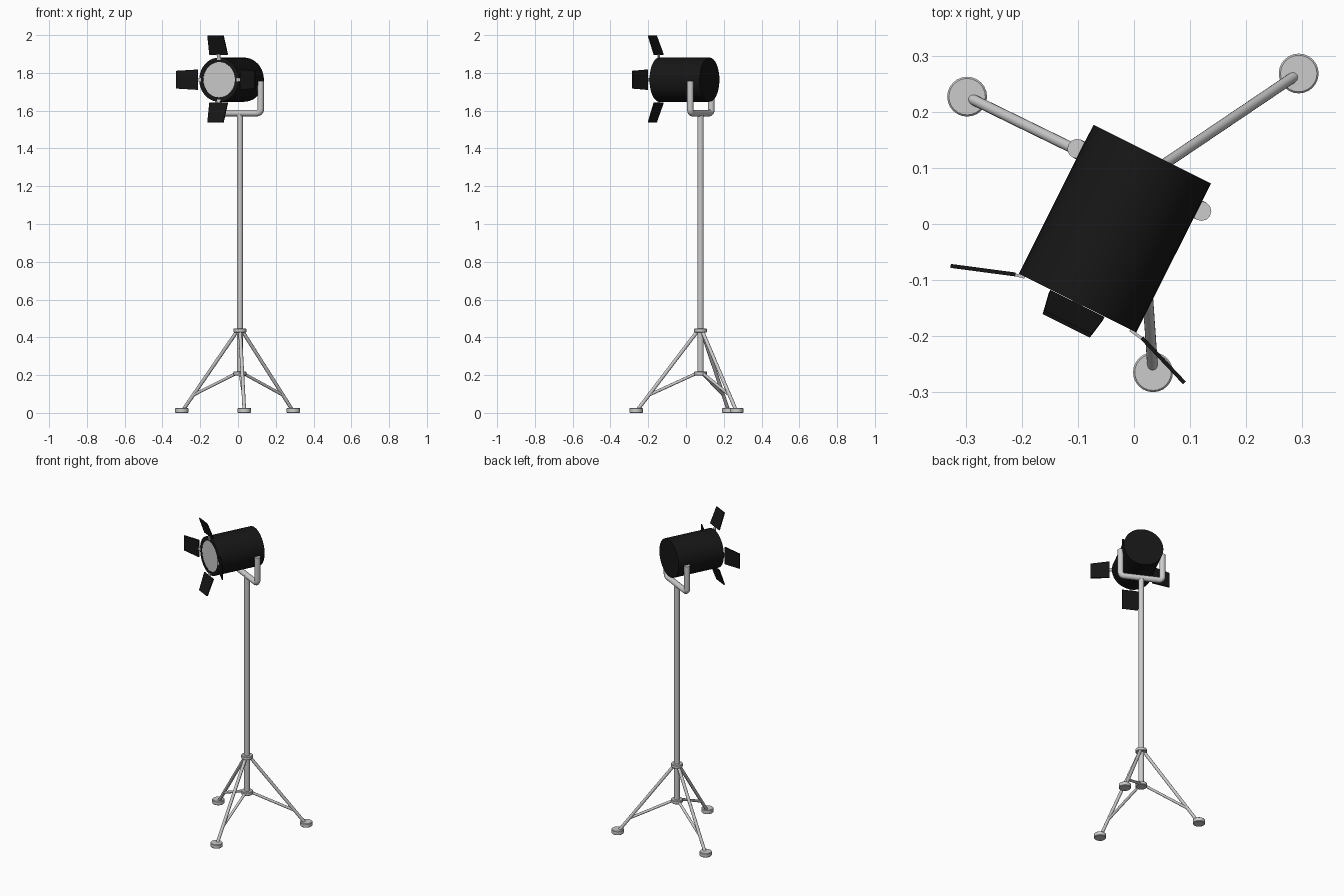
import bpy, bmesh, math
from mathutils import Matrix, Vector

if "Cube" in bpy.data.objects:
    bpy.data.objects.remove(bpy.data.objects["Cube"])

black = bpy.data.materials.new("black_metal")
black.diffuse_color = (0.008, 0.008, 0.008, 1)
black.use_nodes = True
black.node_tree.nodes["Principled BSDF"].inputs["Base Color"].default_value = black.diffuse_color

POLE = Vector((0.01, 0.077, 0))
# Lamp frame: origin at the centre of the lamp front, local -y is the beam
HEAD = Matrix.Translation((-0.1005, -0.141, 1.764)) @ Matrix.Rotation(math.radians(-26.6), 4, 'Z')


def finish(name, bm, mat=None, smooth=True):
    bmesh.ops.recalc_face_normals(bm, faces=bm.faces)
    me = bpy.data.meshes.new(name)
    bm.to_mesh(me)
    bm.free()
    ob = bpy.data.objects.new(name, me)
    bpy.context.collection.objects.link(ob)
    if mat:
        me.materials.append(mat)
    if smooth:
        bpy.ops.object.select_all(action='DESELECT')
        ob.select_set(True)
        bpy.context.view_layer.objects.active = ob
        bpy.ops.object.shade_smooth_by_angle(angle=math.radians(35))
    return ob


def lathe(name, profile, matrix, n=32, mat=None):
    """Closed solid turned around local z from (radius, z) points."""
    bm = bmesh.new()
    rings = []
    for r, z in profile:
        rings.append([bm.verts.new(matrix @ Vector((r * math.cos(a), r * math.sin(a), z)))
                      for a in (2 * math.pi * i / n for i in range(n))])
    for a, b in zip(rings, rings[1:]):
        for i in range(n):
            j = (i + 1) % n
            bm.faces.new((a[i], a[j], b[j], b[i]))
    bm.faces.new(rings[0])
    bm.faces.new(rings[-1])
    return finish(name, bm, mat)


def rod(name, p, q, r, n=16):
    p, q = Vector(p), Vector(q)
    m = Matrix.Translation(p) @ (q - p).to_track_quat('Z', 'Y').to_matrix().to_4x4()
    return lathe(name, [(r, 0), (r, (q - p).length)], m, n)


def disc(name, c, r, z0, z1):
    b = 0.003
    lathe(name, [(r - b, z0), (r, z0 + b), (r, z1 - b), (r - b, z1)],
          Matrix.Translation((c.x, c.y, 0)), 24)


# Pole and collars
rod("pole", POLE + Vector((0, 0, 0.2)), POLE + Vector((0, 0, 1.59)), 0.0165, 20)
disc("upper_collar", POLE, 0.034, 0.426, 0.447)
disc("lower_collar", POLE, 0.034, 0.198, 0.220)

# Tripod legs, braces and feet
for i in range(3):
    a = math.radians(-86 + 120 * i)
    d = Vector((math.cos(a), math.sin(a), 0))
    at = lambda r, z: POLE + d * r + Vector((0, 0, z))
    rod(f"leg_{i + 1}", at(0.012, 0.438), at(0.335, 0.015), 0.0095)
    rod(f"brace_{i + 1}", at(0.02, 0.21), at(0.277, 0.093), 0.008)
    disc(f"foot_{i + 1}", at(0.342, 0), 0.0355, 0.0, 0.026)

# U-shaped yoke with rounded corners, swept from a curve
w, top, low, rad = 0.124, -0.008, -0.177, 0.022
half = [(w, top)] + [(w - rad + rad * math.cos(t), low + rad - rad * math.sin(t))
                     for t in (math.pi / 2 * k / 6 for k in range(7))]
path = half + [(-x, z) for x, z in reversed(half)]
cu = bpy.data.curves.new("yoke", 'CURVE')
cu.dimensions = '3D'
cu.bevel_depth = 0.0175
cu.bevel_resolution = 4
cu.use_fill_caps = True
sp = cu.splines.new('POLY')
sp.points.add(len(path) - 1)
for pt, (x, z) in zip(sp.points, path):
    pt.co = (*(HEAD @ Vector((x, 0.2455, z))), 1)
yoke = bpy.data.objects.new("yoke", cu)
bpy.context.collection.objects.link(yoke)
bpy.ops.object.select_all(action='DESELECT')
yoke.select_set(True)
bpy.context.view_layer.objects.active = yoke
bpy.ops.object.convert(target='MESH')
bpy.ops.object.shade_smooth_by_angle(angle=math.radians(35))

# Lamp housing with a shallow front recess, and the lens in it
BEAM = HEAD @ Matrix.Rotation(math.radians(90), 4, 'X')   # local z runs forward
lathe("lamp_housing", [(0.117, -0.297), (0.117, 0), (0.094, 0), (0.094, -0.006)], BEAM, 40, black)
lathe("lens", [(0.0935, -0.008), (0.0935, -0.001)], BEAM, 40)


def slab(name, corners, thick, matrix, mat=None):
    """Flat plate from four corners, thickened along its normal."""
    bm = bmesh.new()
    c = [Vector(p) for p in corners]
    n = (c[1] - c[0]).cross(c[3] - c[0]).normalized() * thick / 2
    a = [bm.verts.new(matrix @ (p - n)) for p in c]
    b = [bm.verts.new(matrix @ (p + n)) for p in c]
    bm.faces.new(a)
    bm.faces.new(b)
    for i in range(4):
        j = (i + 1) % 4
        bm.faces.new((a[i], a[j], b[j], b[i]))
    finish(name, bm, mat, False)


# Four barn doors with small hinges: angle, inner and outer distance
for side, deg, r0, r1 in (("top", 0, 0.133, 0.234), ("right", 90, 0.130, 0.234),
                          ("bottom", 180, 0.122, 0.226), ("left", 270, 0.122, 0.232)):
    m = HEAD @ Matrix.Rotation(math.radians(deg), 4, 'Y')
    slab(f"{side}_barn_door", [(-0.054, -0.004, r0), (0.054, -0.004, r0),
                               (0.047, -0.042, r1), (-0.047, -0.042, r1)], 0.007, m, black)
    slab(f"{side}_hinge", [(-0.01, -0.001, 0.105), (0.01, -0.001, 0.105),
                           (0.01, -0.006, r0 + 0.006), (-0.01, -0.006, r0 + 0.006)], 0.005, m)
